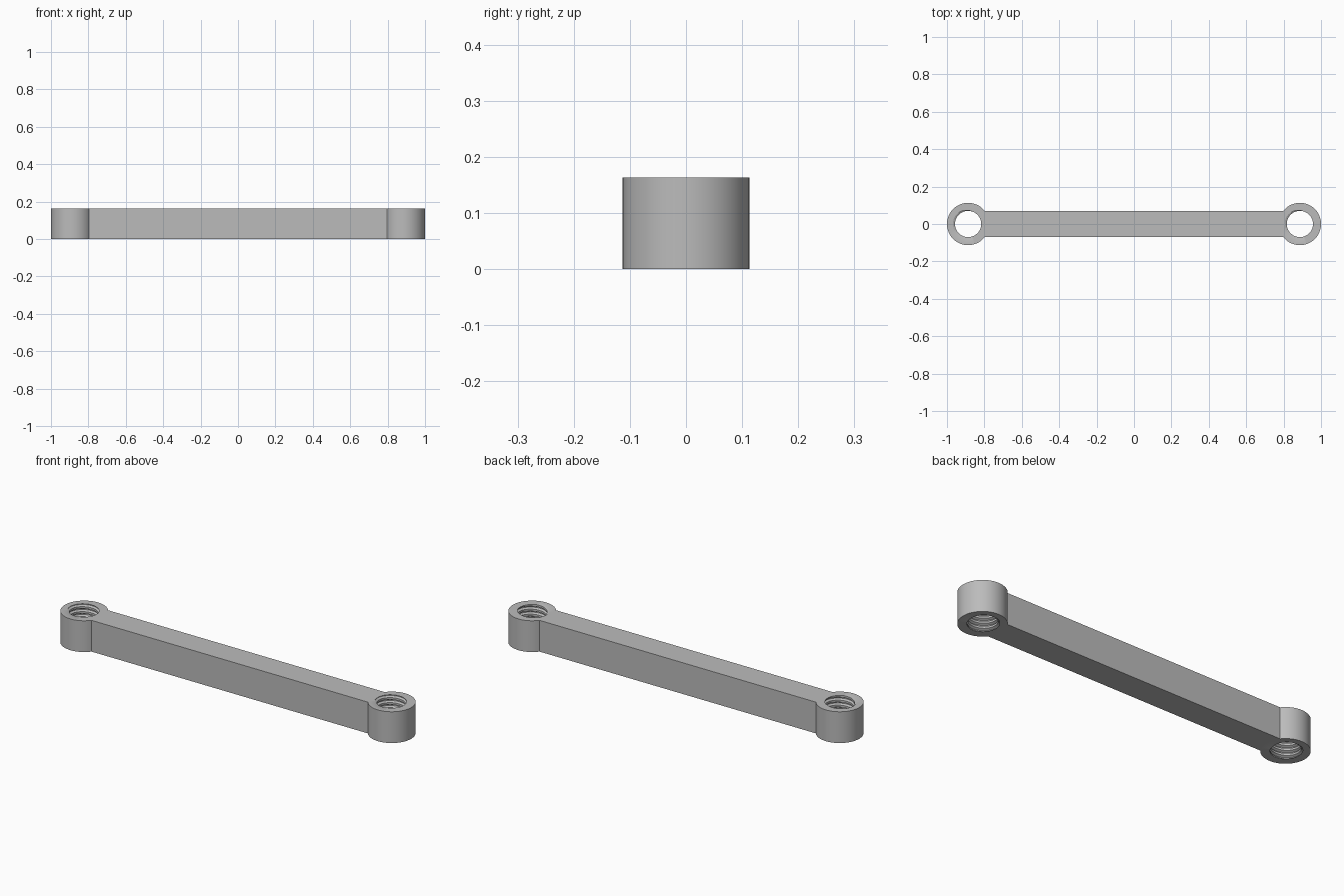
import bpy, bmesh, math

cube = bpy.data.objects.get("Cube")
if cube:
    bpy.data.objects.remove(cube, do_unlink=True)

HEIGHT = 0.163
EYE_X, EYE_R = 0.887, 0.113
MINOR, MAJOR, PITCH = 0.07, 0.081, 0.026
SEGS, ARC = 96, 10          # ARC: segments either side of the bar's centre line
# Thread profile over one turn: (fraction of pitch, radius)
THREAD = [(0, MINOR), (0.2, MINOR), (0.42, MAJOR), (0.58, MAJOR), (0.8, MINOR), (1, MINOR)]


def thread_radius(frac):
    for (a, ra), (b, rb) in zip(THREAD, THREAD[1:]):
        if frac <= b:
            return ra + (rb - ra) * (frac - a) / (b - a)
    return MINOR


def threaded_eye(bm, cx, open_index):
    """Ring with a helical bore; its wall is left open where the bar joins."""
    turns = math.ceil(HEIGHT / PITCH) + 2
    columns = []
    for i in range(SEGS + 1):
        ang = math.tau * i / SEGS
        # the groove runs out of the top face on the -x side
        start = HEIGHT + PITCH * (i / SEGS - 1 - turns)
        rings = [(EYE_R, 0), (MINOR, 0)]
        rings = [(EYE_R, 0)]
        for k in range(turns + 2):
            for frac, _ in THREAD[1:]:
                z = min(max(start + PITCH * (k + frac), 0), HEIGHT)
                turn = ((z - start) / PITCH) % 1
                rings.append((thread_radius(turn), z))
        rings.append((EYE_R, HEIGHT))
        columns.append([bm.verts.new((cx + r * math.cos(ang), r * math.sin(ang), z))
                        for r, z in rings])
    count = len(columns[0])
    for i in range(SEGS):
        a, b = columns[i], columns[i + 1]
        for j in range(count - 1):
            bm.faces.new((a[j], a[j + 1], b[j + 1], b[j]))
        offset = (i - open_index + SEGS // 2) % SEGS - SEGS // 2
        if not -ARC <= offset < ARC:
            bm.faces.new((a[-1], a[0], b[0], b[-1]))


def bar(bm):
    """Straight bar whose ends follow the curve of the eyes."""
    rows = []
    for i in range(-ARC, ARC + 1):
        ang = math.tau * i / SEGS
        x, y = EYE_X - EYE_R * math.cos(ang), EYE_R * math.sin(ang)
        rows.append([bm.verts.new((sx * x, y, z))
                     for sx, z in ((-1, 0), (1, 0), (1, HEIGHT), (-1, HEIGHT))])
    for a, b in zip(rows, rows[1:]):
        bm.faces.new((a[0], a[1], b[1], b[0]))
        bm.faces.new((a[3], a[2], b[2], b[3]))
    bm.faces.new(rows[0])
    bm.faces.new(rows[-1])


# One continuous solid: two threaded eyes joined by the bar
bm = bmesh.new()
threaded_eye(bm, -EYE_X, 0)
threaded_eye(bm, EYE_X, SEGS // 2)
bar(bm)
bmesh.ops.remove_doubles(bm, verts=bm.verts, dist=0.00002)
bmesh.ops.recalc_face_normals(bm, faces=bm.faces)
mesh = bpy.data.meshes.new("threaded_link_bar")
bm.to_mesh(mesh)
bm.free()

# Plain grey
grey = bpy.data.materials.new("plain_grey")
grey.use_nodes = True
grey.diffuse_color = (0.5, 0.5, 0.5, 1)
grey.node_tree.nodes["Principled BSDF"].inputs["Base Color"].default_value = grey.diffuse_color
mesh.materials.append(grey)

link = bpy.data.objects.new("threaded_link_bar", mesh)
bpy.context.collection.objects.link(link)
bpy.ops.object.select_all(action="DESELECT")
link.select_set(True)
bpy.context.view_layer.objects.active = link
bpy.ops.object.shade_smooth_by_angle(angle=math.radians(30))
